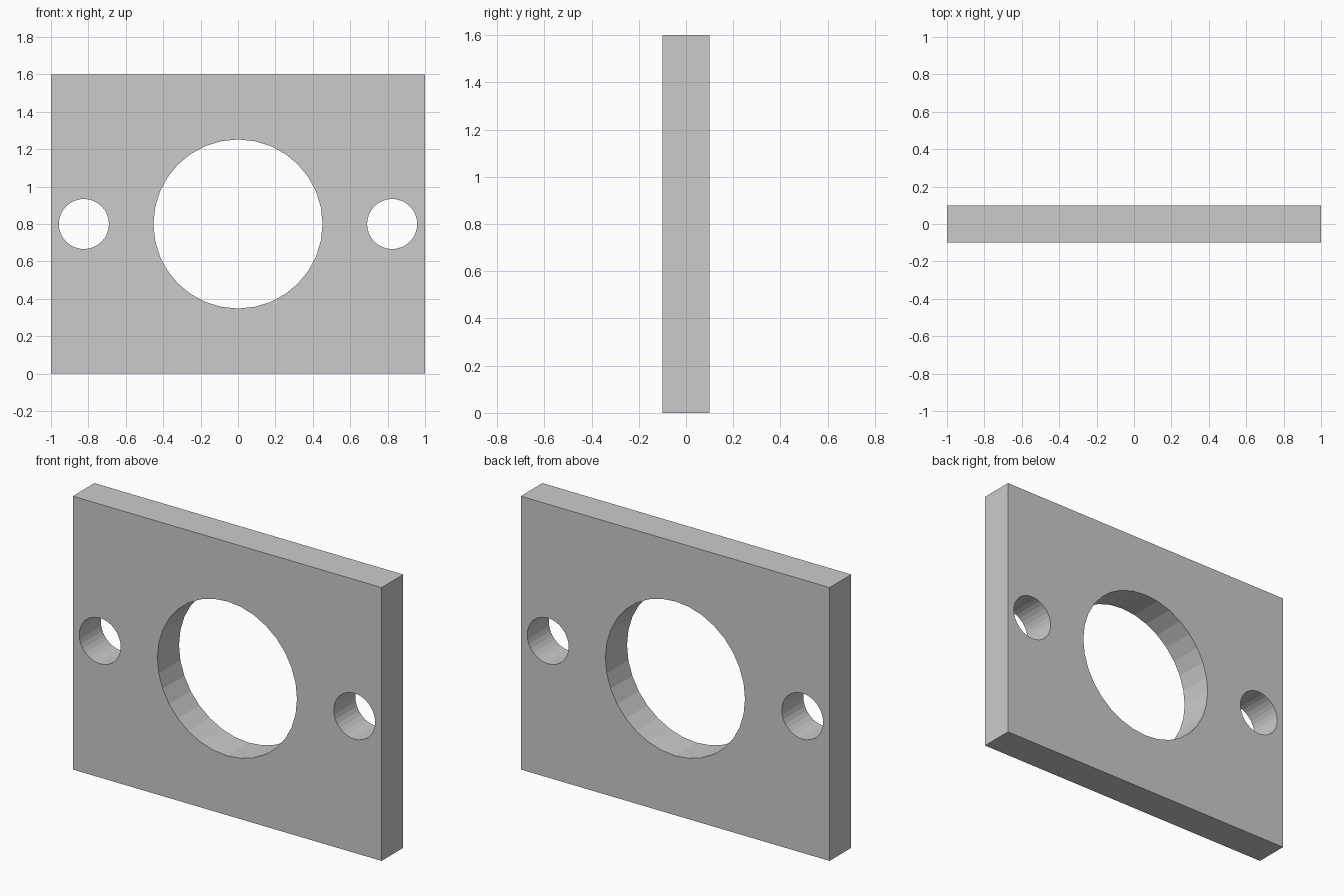
import bpy
from math import pi

if "Cube" in bpy.data.objects:
    bpy.data.objects.remove(bpy.data.objects["Cube"])

HOLE_Z = 0.8

# Plate
bpy.ops.mesh.primitive_cube_add(size=1, location=(0, 0, 0.8))
plate = bpy.context.object
plate.name = "mounting_plate"
plate.scale = (2.0, 0.2, 1.6)
bpy.ops.object.transform_apply(location=True, rotation=True, scale=True)


def drill(name, x, radius, sides=32):
    """Cut a round hole through the plate from front to back."""
    bpy.ops.mesh.primitive_cylinder_add(
        vertices=sides, radius=radius, depth=0.6,
        location=(x, 0, HOLE_Z), rotation=(pi / 2, 0, 0))
    cutter = bpy.context.object
    cutter.name = name
    cutter.hide_render = True
    mod = plate.modifiers.new(name, 'BOOLEAN')
    mod.operation = 'DIFFERENCE'
    mod.solver = 'EXACT'
    mod.object = cutter
    bpy.context.view_layer.objects.active = plate
    bpy.ops.object.modifier_apply(modifier=mod.name)
    bpy.data.objects.remove(cutter)


# Large centre opening and the two side bolt holes
drill("centre_hole", 0, 0.452)
for side in (-1, 1):
    drill("bolt_hole", side * 0.824, 0.134)
